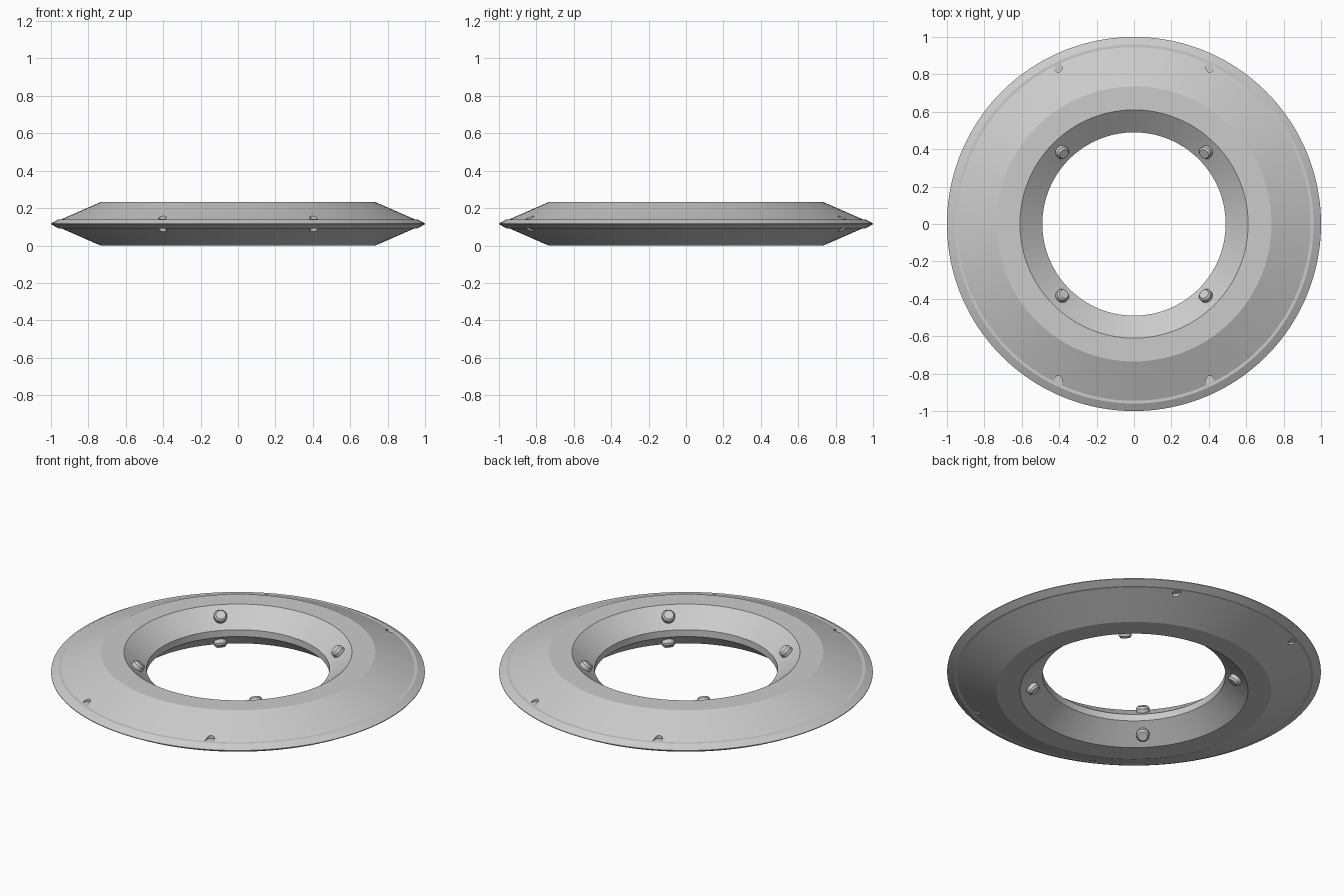
import bpy, bmesh
from math import cos, sin, pi, radians
from mathutils import Vector

if "Cube" in bpy.data.objects:
    bpy.data.objects.remove(bpy.data.objects["Cube"])

H = 0.232
MID = H / 2
SEGS = 160


def finish(name, bm, smooth=True):
    bmesh.ops.recalc_face_normals(bm, faces=bm.faces)
    mesh = bpy.data.meshes.new(name)
    bm.to_mesh(mesh)
    bm.free()
    obj = bpy.data.objects.new(name, mesh)
    bpy.context.collection.objects.link(obj)
    if smooth:
        shade(obj)
    return obj


def shade(obj):
    bpy.ops.object.select_all(action='DESELECT')
    obj.select_set(True)
    bpy.context.view_layer.objects.active = obj
    bpy.ops.object.shade_smooth_by_angle(angle=radians(15))


def lathe(bm, profile, segs, closed):
    """Revolve (radius, z) points around z."""
    rings = [[bm.verts.new((r * cos(2 * pi * i / segs), r * sin(2 * pi * i / segs), z))
              for i in range(segs)] for r, z in profile]
    pairs = list(zip(rings, rings[1:]))
    if closed:
        pairs.append((rings[-1], rings[0]))
    else:
        bm.faces.new(rings[0])
        bm.faces.new(rings[-1])
    for a, b in pairs:
        for i in range(segs):
            j = (i + 1) % segs
            bm.faces.new((a[i], a[j], b[j], b[i]))


# Ring body: upper half profile mirrored about the middle plane
upper = [(0.49, 0.02), (0.61, MID), (0.735, MID), (0.945, 0.024), (0.96, 0.024), (1.0, 0.002)]
profile = [(r, MID + d) for r, d in upper] + [(r, MID - d) for r, d in reversed(upper)]
bm = bmesh.new()
lathe(bm, profile, SEGS, True)
ring = finish("ring_body", bm, smooth=False)

# Rounded notches cut into the outer slopes next to the ledge
bm = bmesh.new()
for sx in (-1, 1):
    for sy in (-1, 1):
        for sz in (-1, 1):
            pts = [(0.405 + 0.02 * cos(a), 0.832 + 0.02 * sin(a))
                   for a in (pi + pi * k / 12 for k in range(13))]
            pts += [(0.425, 0.851), (0.385, 0.868)]
            lo, hi = ([bm.verts.new((sx * x, sy * y, MID + sz * d)) for x, y in pts]
                      for d in (0.0245, 0.09))
            bm.faces.new(lo)
            bm.faces.new(hi)
            for i in range(len(pts)):
                j = (i + 1) % len(pts)
                bm.faces.new((lo[i], lo[j], hi[j], hi[i]))
cutter = finish("notch_cutter", bm, smooth=False)
mod = ring.modifiers.new("notches", 'BOOLEAN')
mod.operation = 'DIFFERENCE'
mod.solver = 'EXACT'
mod.object = cutter
bpy.context.view_layer.objects.active = ring
ring.select_set(True)
bpy.ops.object.modifier_apply(modifier=mod.name)
bpy.data.objects.remove(cutter)
shade(ring)

# Chamfered studs standing square to the inner slopes, top and bottom
for side, sz in (("upper", 1), ("lower", -1)):
    for k in range(4):
        a = pi / 4 + k * pi / 2
        bm = bmesh.new()
        lathe(bm, [(0.035, -0.02), (0.035, 0.022), (0.026, 0.033)], 32, False)
        stud = finish(f"{side}_stud_{k + 1}", bm)
        axis = Vector((-0.625 * cos(a), -0.625 * sin(a), 0.78 * sz))
        stud.rotation_mode = 'QUATERNION'
        stud.rotation_quaternion = axis.to_track_quat('Z', 'Y')
        stud.location = (0.55 * cos(a), 0.55 * sin(a), MID + 0.068 * sz)
